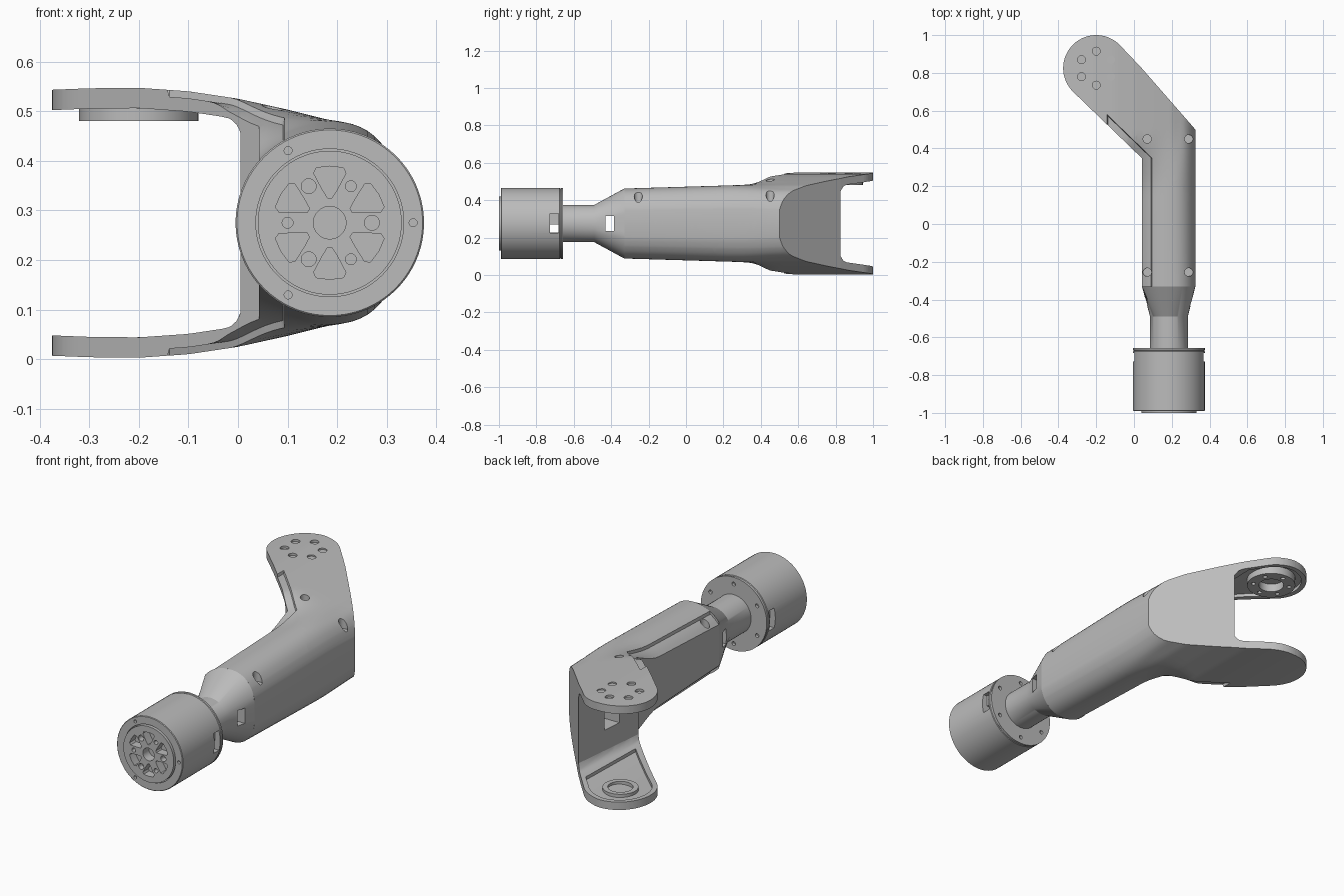
import bpy, bmesh
from math import sin, cos, pi, radians, sqrt
from mathutils import Matrix, Vector

if "Cube" in bpy.data.objects:
    bpy.data.objects.remove(bpy.data.objects["Cube"])

MID = 0.275            # height of the symmetry plane
AX = 0.185             # x of the forearm and motor axis
JOINT = (-0.2, 0.825)  # centre of the fork joint
ROUND = 2.4            # roundness exponent of the outer side

grey = bpy.data.materials.new("light_grey_metal")
grey.use_nodes = True
grey.diffuse_color = (0.5, 0.5, 0.5, 1)
grey.node_tree.nodes["Principled BSDF"].inputs["Base Color"].default_value = (0.5, 0.5, 0.5, 1)


def finish(name, bm):
    bmesh.ops.recalc_face_normals(bm, faces=bm.faces)
    mesh = bpy.data.meshes.new(name)
    bm.to_mesh(mesh)
    bm.free()
    mesh.materials.append(grey)
    ob = bpy.data.objects.new(name, mesh)
    bpy.context.collection.objects.link(ob)
    return ob


def activate(ob):
    bpy.ops.object.select_all(action='DESELECT')
    ob.select_set(True)
    bpy.context.view_layer.objects.active = ob


def cut(ob, cutter):
    """Subtract a cutter object, keeping the part whole if the cut fails."""
    cutter.hide_render = True
    whole = ob.data.copy()
    mod = ob.modifiers.new("cut", 'BOOLEAN')
    mod.operation = 'DIFFERENCE'
    mod.solver = 'EXACT'
    mod.object = cutter
    activate(ob)
    bpy.ops.object.modifier_apply(modifier=mod.name)
    if len(ob.data.polygons) < len(whole.polygons) // 2:
        ob.data = whole
    bpy.data.objects.remove(cutter)


def add_cyl(bm, c, r, depth, axis):
    rot = Matrix.Rotation(pi / 2, 4, 'X') if axis == 'Y' else Matrix()
    bmesh.ops.create_cone(bm, cap_ends=True, segments=20, radius1=r, radius2=r,
                          depth=depth, matrix=Matrix.Translation(c) @ rot)


def box(c, size):
    bm = bmesh.new()
    bmesh.ops.create_cube(bm, size=1, matrix=Matrix.Translation(c) @ Matrix.Diagonal((*size, 1)))
    return finish("cutter", bm)


def loft(name, rings, closed=False):
    """Skin equal-length rings; cap the ends or join last to first."""
    bm = bmesh.new()
    rows = [[bm.verts.new(p) for p in ring] for ring in rings]
    n = len(rows[0])
    pairs = list(zip(rows, rows[1:])) + ([(rows[-1], rows[0])] if closed else [])
    for a, b in pairs:
        for i in range(n):
            bm.faces.new((a[i], a[(i + 1) % n], b[(i + 1) % n], b[i]))
    if not closed:
        bm.faces.new(rows[0])
        bm.faces.new(rows[-1])
    return finish(name, bm)


def circle_y(r, y, n=72):
    return [(AX + r * cos(2 * pi * i / n), y, MID + r * sin(2 * pi * i / n)) for i in range(n)]


def circle_z(r, z, n=48):
    return [(JOINT[0] + r * cos(2 * pi * i / n), JOINT[1] + r * sin(2 * pi * i / n), z)
            for i in range(n)]


# Half height of the shell: rounded forearm blending into the flat fork
FORK = [(-0.4, .267), (-0.3, .271), (-0.2, .272), (-0.1, .265), (0, .25), (0.1, .228),
        (0.2, .203), (0.27, .172), (0.3, .14), (0.315, .108), (0.326, .07)]


def fork_height(x):
    for (a, ha), (b, hb) in zip(FORK, FORK[1:]):
        if x <= b:
            return ha + (hb - ha) * (x - a) / (b - a)
    return FORK[-1][1]


def inner_dist(x, y):
    return (x - 0.04) * 0.695 + (y - 0.35) * 0.719


def height(x, y):
    r = 0.187 + 0.03 * (y + 0.33)
    if x > AX:
        arm = r * (1 - ((x - AX) / 0.146) ** ROUND) ** (1 / ROUND)
    else:
        arm = sqrt(max(0.001, r * r - (x - AX) ** 2))
    t = min(1, max(0, (y - 0.3 * (x - AX) - 0.2) / 0.32))
    t = t * t * (3 - 2 * t)
    h = arm + (fork_height(x) - arm) * t
    ledge = x < 0.0925 if y < 0.35 else (inner_dist(x, y) < 0.0365 and x > -0.14)
    return h - 0.014 if ledge else h


def underside(x, y):
    """Inner fork surface, filleted into the slanted elbow wall."""
    wall = 0.005 + 0.0792 * (y - 0.384)
    d = min(0.035, max(0, x - wall + 0.035))
    return fork_height(x) - 0.041 - (0.036 - sqrt(0.036 ** 2 - d * d))


def slab(name, outline, upper, lower, side=1):
    """Plan outline, diced and raised between two height functions."""
    bm = bmesh.new()
    bm.faces.new([bm.verts.new((x, y, 0)) for x, y in outline])

    def slice_at(co, no):
        bmesh.ops.bisect_plane(bm, geom=bm.verts[:] + bm.edges[:] + bm.faces[:], dist=1e-5,
                               plane_co=Vector(co), plane_no=Vector(no))
    for i in range(48):
        slice_at((-0.371 + 0.0147 * i, 0, 0), (1, 0, 0))
    for i in range(34):
        slice_at((0, -0.321 + 0.0393 * i, 0), (0, 1, 0))
    for x in (-0.142, -0.138, -0.012, 0.018, 0.091, 0.094, 0.308, 0.312, 0.318, 0.322):
        slice_at((x, 0, 0), (1, 0, 0))
    for d in (0.035, 0.038):
        slice_at((0.04 + d * 0.695, 0.35 + d * 0.719, 0), (0.695, 0.719, 0))
    base = bm.verts[:]
    new = bmesh.ops.extrude_face_region(bm, geom=bm.faces[:])["geom"]
    for v in base:
        v.co.z = MID + side * lower(v.co.x, v.co.y)
    for v in new:
        if isinstance(v, bmesh.types.BMVert):
            v.co.z = MID + side * upper(v.co.x, v.co.y)
    return finish(name, bm)


def fork_outline(r, inner_end, outer_end):
    arc = [(JOINT[0] + r * cos(radians(41 + 185 * i / 32)),
            JOINT[1] + r * sin(radians(41 + 185 * i / 32))) for i in range(33)]
    return arc + [inner_end, outer_end]


parts = []

# Forearm and elbow block, with screw holes on top and a window in the wall
body = slab("forearm_shell", [(0.042, -0.33), (0.325, -0.33), (0.325, 0.5), (0.04, 0.826),
                              (0.005, 0.384), (0.042, 0.348)],
            height, lambda x, y: -height(x, y))
holes = bmesh.new()
for x in (0.07, 0.29):
    for y in (-0.255, 0.45):
        add_cyl(holes, (x, y, MID + height(x, y) + 0.065), 0.022, 0.2, 'Z')
cut(body, finish("cutter", holes))
cut(body, box((0.04, 0.58, 0.26), (0.14, 0.11, 0.11)))
parts.append(body)

# Fork plates with a recessed inner pocket
for name, side in (("upper_fork_plate", 1), ("lower_fork_plate", -1)):
    plate = slab(name, fork_outline(0.175, (0.005, 0.384), (0.04, 0.826)),
                 height, underside, side)
    cut(plate, slab("cutter", fork_outline(0.15, (-0.035, 0.465), (-0.025, 0.86)),
                    lambda x, y: fork_height(x) - 0.024, lambda x, y: fork_height(x) - 0.12, side))
    parts.append(plate)


# Bolt circle through the upper plate and its bearing ring
def bolt_circle(r, z, depth):
    bm = bmesh.new()
    for i in range(6):
        a = pi / 2 + i * pi / 3
        add_cyl(bm, (JOINT[0] + 0.09 * cos(a), JOINT[1] + 0.09 * sin(a), z), r, depth, 'Z')
    return finish("cutter", bm)


def ring(name, outer, inner, z0, z1):
    parts.append(loft(name, [circle_z(outer, z0), circle_z(outer, z1),
                             circle_z(inner, z1), circle_z(inner, z0)], closed=True))


cut(parts[1], bolt_circle(0.021, MID + 0.28, 0.04))
ring("lower_joint_ring", 0.085, 0.06, 0.02, 0.044)
ring("upper_joint_ring", 0.12, 0.062, 0.48, 0.526)
cut(parts[-1], bolt_circle(0.011, 0.48, 0.03))


# Neck flaring into the forearm
def flare_point(x, y, z):
    c, s = (x - AX) / 0.187, (z - MID) / 0.187
    if c > 0:
        x = AX + 0.146 * c ** (2 / ROUND)
        z = MID + 0.187 * abs(s) ** (2 / ROUND) * (1 if s > 0 else -1)
    return (min(AX + 0.14, max(0.042, x)), y, z)


neck = loft("neck", [circle_y(0.1, -0.665), circle_y(0.1, -0.49),
                     [flare_point(*p) for p in circle_y(0.187, -0.33)]])
cut(neck, box((AX, -0.408, MID), (0.5, 0.045, 0.08)))
parts.append(neck)

# Motor barrel with rear seam, and a front rim around the rotor
barrel = loft("motor_barrel", [circle_y(r, y) for r, y in (
    (0.19, -0.94), (0.19, -0.676), (0.187, -0.673), (0.187, -0.669),
    (0.19, -0.666), (0.19, -0.657))])
for s in (-1, 1):
    cut(barrel, box((AX + s * 0.19, -0.705, 0.276), (0.06, 0.045, 0.103)))
cut(barrel, box((AX, -0.705, 0.248), (0.5, 0.044, 0.044)))
rear = bmesh.new()
for i in range(6):
    a = pi / 6 + i * pi / 3
    add_cyl(rear, (AX + 0.155 * cos(a), -0.657, MID + 0.155 * sin(a)), 0.01, 0.03, 'Y')
cut(barrel, finish("cutter", rear))
parts.append(barrel)

rim = loft("motor_front_rim", [circle_y(r, y) for r, y in (
    (0.149, -0.94), (0.149, -0.99), (0.187, -0.99), (0.19, -0.987), (0.19, -0.94))], closed=True)
front = bmesh.new()
for i in range(3):
    a = i * 2 * pi / 3
    add_cyl(front, (AX + 0.168 * cos(a), -0.99, MID + 0.168 * sin(a)), 0.008, 0.03, 'Y')
cut(rim, finish("cutter", front))
parts.append(rim)

# Spoked rotor face
rotor = loft("rotor_face", [circle_y(0.145, -0.935), circle_y(0.145, -1.0)])
core = bmesh.new()
add_cyl(core, (AX, -1.0, MID), 0.033, 0.1, 'Y')
for i in range(6):
    a = i * pi / 3
    add_cyl(core, (AX + 0.085 * cos(a), -1.0, MID + 0.085 * sin(a)),
            0.015 if i % 2 == 0 else 0.011, 0.06, 'Y')
    plan = [(0.05, 25), (0.07, 17), (0.105, 12), (0.114, 16), (0.114, 30),
            (0.114, 44), (0.105, 48), (0.07, 43), (0.05, 35)]
    loops = [[core.verts.new((AX + r * cos(a + radians(d)), y, MID + r * sin(a + radians(d))))
              for r, d in plan] for y in (-1.02, -0.955)]
    for k in range(9):
        j = (k + 1) % 9
        core.faces.new((loops[0][k], loops[0][j], loops[1][j], loops[1][k]))
    for loop in loops:
        core.faces.new(loop)
cut(rotor, finish("cutter", core))
parts.append(rotor)

for ob in parts:
    activate(ob)
    bpy.ops.object.shade_smooth_by_angle(angle=radians(28))
